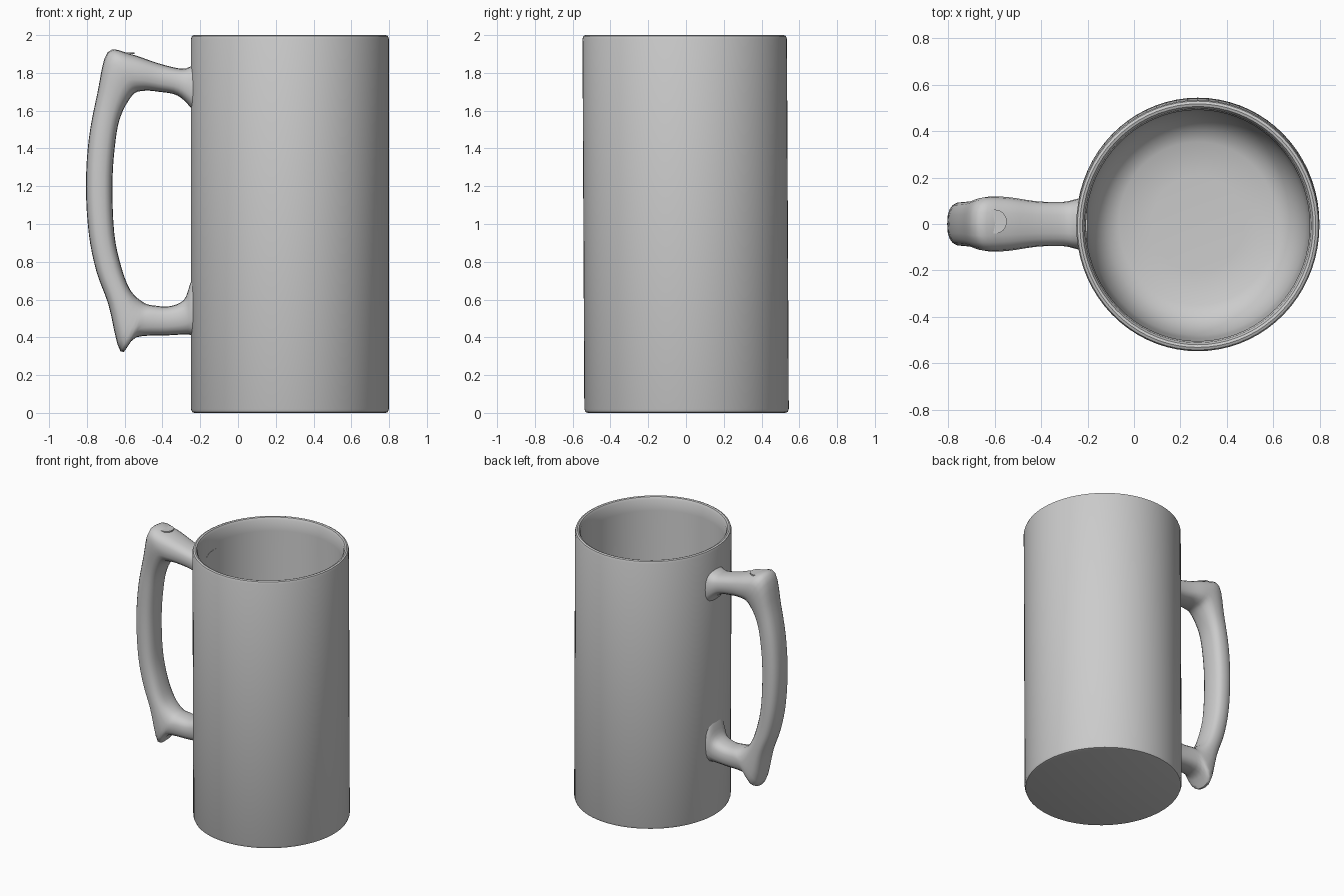
import bpy, bmesh, math
from mathutils import Vector

cube = bpy.data.objects.get("Cube")
if cube:
    bpy.data.objects.remove(cube, do_unlink=True)

grey = bpy.data.materials.new("plain grey")
grey.use_nodes = True
grey.diffuse_color = (0.6, 0.6, 0.6, 1)
grey.node_tree.nodes["Principled BSDF"].inputs["Base Color"].default_value = (0.6, 0.6, 0.6, 1)


def loft(name, rings, angle=40):
    """Skin a list of closed rings and cap both ends."""
    bm = bmesh.new()
    loops = [[bm.verts.new(p) for p in ring] for ring in rings]
    n = len(loops[0])
    for a, b in zip(loops, loops[1:]):
        for i in range(n):
            j = (i + 1) % n
            bm.faces.new((a[i], a[j], b[j], b[i]))
    bm.faces.new(loops[0][::-1])
    bm.faces.new(loops[-1])
    bmesh.ops.recalc_face_normals(bm, faces=bm.faces)
    mesh = bpy.data.meshes.new(name)
    bm.to_mesh(mesh)
    bm.free()
    mesh.materials.append(grey)
    obj = bpy.data.objects.new(name, mesh)
    bpy.context.collection.objects.link(obj)
    bpy.ops.object.select_all(action='DESELECT')
    obj.select_set(True)
    bpy.context.view_layer.objects.active = obj
    bpy.ops.object.shade_smooth_by_angle(angle=math.radians(angle))
    return obj


def circle(cx, cy, rx, ry, z, n=72):
    return [(cx + rx * math.cos(math.tau * i / n), cy + ry * math.sin(math.tau * i / n), z)
            for i in range(n)]


# Mug body: outer wall, rounded rim, inner wall and bowl-shaped floor
profile = [(0.505, 0), (0.518, 0.004), (0.524, 0.02), (0.524, 1.98), (0.519, 1.995),
           (0.508, 2), (0.497, 1.996), (0.488, 1.98), (0.482, 1.9), (0.478, 0.4),
           (0.465, 0.27), (0.43, 0.19), (0.39, 0.145), (0.34, 0.12), (0.2, 0.11)]
loft("mug_body", [circle(0.275, 0.003 - 0.005 * z, r, r * 1.033, z) for r, z in profile])

# Handle stations: outer x, outer z, inner x, inner z, half width
stations = [
    (-0.20, 1.86, -0.20, 1.54, 0.12),
    (-0.25, 1.835, -0.245, 1.61, 0.108),
    (-0.30, 1.822, -0.32, 1.68, 0.095),
    (-0.42, 1.85, -0.42, 1.70, 0.098),
    (-0.57, 1.90, -0.50, 1.705, 0.115),
    (-0.69, 1.91, -0.56, 1.68, 0.118),
    (-0.745, 1.69, -0.625, 1.56, 0.10),
    (-0.79, 1.45, -0.653, 1.40, 0.096),
    (-0.805, 1.20, -0.665, 1.20, 0.095),
    (-0.79, 0.95, -0.655, 0.95, 0.095),
    (-0.75, 0.75, -0.62, 0.78, 0.095),
    (-0.685, 0.57, -0.57, 0.65, 0.10),
    (-0.622, 0.325, -0.50, 0.585, 0.105),
    (-0.54, 0.40, -0.44, 0.568, 0.095),
    (-0.38, 0.41, -0.36, 0.565, 0.09),
    (-0.28, 0.415, -0.285, 0.60, 0.095),
    (-0.245, 0.41, -0.247, 0.70, 0.108),
    (-0.20, 0.39, -0.20, 0.78, 0.12),
]


def spline(a, b, c, d, t):
    return 0.5 * (2 * b + (c - a) * t + (2 * a - 5 * b + 4 * c - d) * t * t
                  + (3 * b - a - 3 * c + d) * t ** 3)


def section(s, n=20):
    """Rounded box section spanning the outer and inner edge."""
    outer, inner = Vector((s[0], 0, s[1])), Vector((s[2], 0, s[3]))
    mid, half = (outer + inner) / 2, (outer - inner) / 2
    ring = []
    for i in range(n):
        a = math.tau * i / n
        c, d = (math.copysign(abs(f) ** 0.75, f) for f in (math.cos(a), math.sin(a)))
        ring.append(mid + half * c + Vector((0, s[4] * d, 0)))
    return ring


pts = [Vector(s) for s in stations]
rings = []
for i in range(len(pts) - 1):
    a, d = pts[max(i - 1, 0)], pts[min(i + 2, len(pts) - 1)]
    rings += [section(spline(a, pts[i], pts[i + 1], d, k / 4)) for k in range(4)]
rings.append(section(pts[-1]))
loft("handle", rings, 60)

# Small round thumb pad on top of the handle
loft("thumb_pad", [circle(-0.6, 0.01, 0.052, 0.052, z, 32) for z in (1.9, 1.909)])
